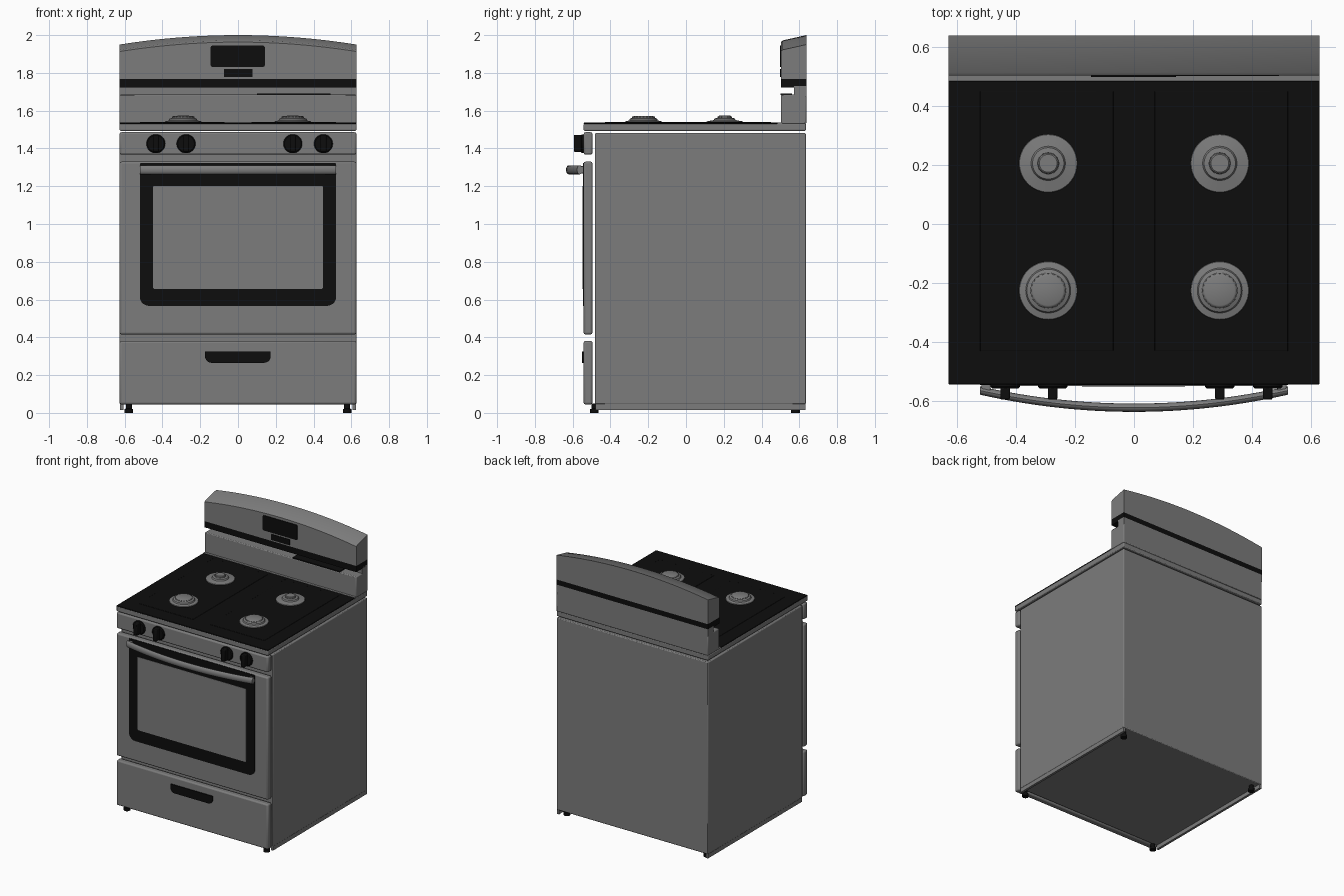
import bpy, bmesh, math
from mathutils import Matrix

cube = bpy.data.objects.get("Cube")
if cube:
    bpy.data.objects.remove(cube, do_unlink=True)


def material(name, value):
    m = bpy.data.materials.new(name)
    m.use_nodes = True
    colour = (value, value, value, 1)
    m.diffuse_color = colour
    m.node_tree.nodes["Principled BSDF"].inputs["Base Color"].default_value = colour
    return m


STEEL = material("steel grey", 0.2)
BLACK = material("enamel black", 0.004)


def finish(name, bm, mats, bevel=0.0, segments=2):
    bmesh.ops.recalc_face_normals(bm, faces=bm.faces)
    mesh = bpy.data.meshes.new(name)
    bm.to_mesh(mesh)
    bm.free()
    obj = bpy.data.objects.new(name, mesh)
    bpy.context.collection.objects.link(obj)
    for m in mats:
        mesh.materials.append(m)
    if bevel:
        mod = obj.modifiers.new("Rounded edges", "BEVEL")
        mod.width, mod.segments = bevel, segments
        mod.limit_method, mod.angle_limit = "ANGLE", math.radians(40)
    bpy.ops.object.select_all(action="DESELECT")
    bpy.context.view_layer.objects.active = obj
    obj.select_set(True)
    bpy.ops.object.shade_smooth_by_angle(angle=math.radians(35))
    return obj


def box(name, x, y, z, mat=STEEL, bevel=0.0):
    """Box from (min, max) ranges."""
    bm = bmesh.new()
    bmesh.ops.create_cube(bm, size=1)
    for v in bm.verts:
        for i, (lo, hi) in enumerate((x, y, z)):
            v.co[i] = lo if v.co[i] < 0 else hi
    return finish(name, bm, [mat], bevel)


def loft(name, xs, section, mats, bevel=0.0):
    """Join (y, z) sections, given as a function of x, along the width."""
    bm = bmesh.new()
    rings = [[bm.verts.new((x, y, z)) for y, z in section(x)] for x in xs]
    n = len(rings[0])
    for a, b in zip(rings, rings[1:]):
        for i in range(n):
            bm.faces.new((a[i], a[(i + 1) % n], b[(i + 1) % n], b[i]))
    bm.faces.new(rings[0])
    bm.faces.new(rings[-1])
    return finish(name, bm, mats, bevel)


def lathe(name, centre, profile, mat, steps=40, axis="Z"):
    """Revolve (radius, height) points; axis Y points toward the front."""
    bm = bmesh.new()
    rings = []
    for r, h in profile:
        rings.append([bm.verts.new((r * math.cos(t), r * math.sin(t), h))
                      for t in (math.tau * i / steps for i in range(steps))])
    for a, b in zip(rings, rings[1:]):
        for i in range(steps):
            j = (i + 1) % steps
            bm.faces.new((a[i], a[j], b[j], b[i]))
    bm.faces.new(rings[0])
    bm.faces.new(rings[-1])
    if axis == "Y":
        bm.transform(Matrix.Rotation(math.pi / 2, 4, "X"))
    bm.transform(Matrix.Translation(centre))
    return finish(name, bm, [mat])


def front_plate(name, x, z, back, depth, bottom_r, top_r, mat):
    """Rounded rectangle facing the front."""
    corners = [(x[1], z[0], -1, 1, bottom_r, -90), (x[1], z[1], -1, -1, top_r, 0),
               (x[0], z[1], 1, -1, top_r, 90), (x[0], z[0], 1, 1, bottom_r, 180)]
    bm = bmesh.new()
    verts = []
    for cx, cz, sx, sz, r, start in corners:
        for k in range(6):
            t = math.radians(start + 18 * k)
            verts.append(bm.verts.new((cx + sx * r + r * math.cos(t), back,
                                       cz + sz * r + r * math.sin(t))))
    face = bm.faces.new(verts)
    ext = bmesh.ops.extrude_face_region(bm, geom=[face])
    for v in ext["geom"]:
        if isinstance(v, bmesh.types.BMVert):
            v.co.y -= depth
    return finish(name, bm, [mat])


W = 0.627
FULL = (-W, W)
FRONT = (-0.542, -0.495)
FACE = -0.541

# Oven body with side skirts and feet
box("oven_body", FULL, (-0.482, 0.635), (0.045, 1.481), STEEL, 0.006)
for side, sx in (("right", -1), ("left", 1)):
    xs = sorted((sx * 0.607, sx * 0.625))
    box(side + "_skirt", xs, (-0.48, 0.633), (0.015, 0.06))
    for place, y in (("front", -0.485), ("rear", 0.58)):
        lathe(f"{place}_{side}_foot", (sx * 0.578, y, 0),
              [(0.023, 0), (0.023, 0.02), (0.016, 0.022), (0.016, 0.05)], BLACK, 16)

# Front panels
box("storage_drawer", FULL, FRONT, (0.045, 0.381), STEEL, 0.01)
box("oven_door", FULL, FRONT, (0.415, 1.33), STEEL, 0.01)
box("control_panel", FULL, FRONT, (1.367, 1.486), STEEL, 0.01)
front_plate("drawer_pull", (-0.175, 0.173), (0.265, 0.326), FACE, 0.009, 0.035, 0.004, BLACK)
front_plate("door_glass_border", (-0.52, 0.52), (0.566, 1.322), FACE, 0.004, 0.05, 0.006, BLACK)
front_plate("door_window", (-0.45, 0.45), (0.655, 1.202), FACE - 0.003, 0.003, 0.012, 0.006, STEEL)


# Bowed door handle and its mounts
def handle_section(x):
    y = -0.621 + 0.058 * (x / 0.52) ** 2
    return [(y + 0.014 * math.cos(t), 1.287 + 0.024 * math.sin(t))
            for t in (math.tau * i / 16 for i in range(16))]


loft("door_handle", [-0.52 + 1.04 * i / 32 for i in range(33)], handle_section, [STEEL])
for side, sx in (("right", -1), ("left", 1)):
    box(side + "_handle_mount", sorted((sx * 0.485, sx * 0.515)),
        (-0.565, -0.54), (1.268, 1.306), STEEL, 0.004)

# Control knobs
for i, x in enumerate((-0.435, -0.275, 0.29, 0.452)):
    lathe(f"knob_{i + 1}", (x, -0.54, 1.425),
          [(0.05, 0), (0.05, 0.01), (0.044, 0.016)], BLACK, 32, "Y")
    box(f"knob_grip_{i + 1}", (x - 0.016, x + 0.016), (-0.594, -0.55),
        (1.382, 1.472), BLACK, 0.006)

# Cooktop: steel rim with black upper face
top = box("cooktop", FULL, (-0.542, 0.635), (1.493, 1.532), STEEL, 0.006)
box("cooktop_surface", FULL, (-0.542, 0.484), (1.53, 1.537), BLACK, 0.003)
box("cooktop_rear_trim", FULL, (0.484, 0.51), (1.53, 1.538), STEEL)
for side, sx in (("right", -1), ("left", 1)):
    box(side + "_burner_panel", sorted((sx * 0.07, sx * 0.52)),
        (-0.43, 0.45), (1.535, 1.539), BLACK, 0.002)

# Burners: stepped bowl, ring and cap
FRONT_BURNER = [(0.1, 0), (0.097, 0.008), (0.076, 0.013), (0.072, 0.022),
                (0.06, 0.027), (0.056, 0.034), (0.05, 0.037)]
REAR_BURNER = [(0.1, 0), (0.097, 0.008), (0.058, 0.015), (0.053, 0.024),
               (0.036, 0.027), (0.034, 0.036), (0.03, 0.039)]
for side, x in (("right", -0.29), ("left", 0.29)):
    for place, y, profile in (("front", -0.225, FRONT_BURNER), ("rear", 0.205, REAR_BURNER)):
        lathe(f"{place}_{side}_burner", (x, y, 1.535), profile, STEEL, 48)
        teeth = 20 if place == "front" else 12
        radius = 0.057 if place == "front" else 0.035
        bm = bmesh.new()
        for k in range(teeth):
            turn = Matrix.Rotation(math.tau * k / teeth, 4, "Z")
            bmesh.ops.create_cube(bm, size=0.006, matrix=Matrix.Translation((x, y, 1.565))
                                  @ turn @ Matrix.Translation((radius, 0, 0)))
        finish(f"{place}_{side}_burner_ports", bm, [STEEL])

# Backguard: riser, recessed neck, black band and arched console
BACK = 0.637
box("backguard_riser", FULL, (0.502, BACK), (1.53, 1.685), STEEL, 0.006)
box("backguard_neck", FULL, (0.572, BACK), (1.675, 1.73))
box("backguard_band", FULL, (0.502, BACK), (1.722, 1.768), BLACK)
box("vent_slot", (0.1, 0.49), (0.5, 0.56), (1.684, 1.692), BLACK)


def console_section(x):
    rise = 0.05 * (1 - (x / W) ** 2)
    return [(0.502, 1.768), (0.502, 1.913 + rise), (0.512, 1.922 + rise),
            (BACK, 1.95 + rise), (BACK, 1.768)]


loft("backguard_console", [-W + 2 * W * i / 32 for i in range(33)],
     console_section, [STEEL])
front_plate("display", (-0.145, 0.142), (1.832, 1.944), 0.503, 0.006, 0.01, 0.01, BLACK)
front_plate("button_strip", (-0.075, 0.078), (1.777, 1.82), 0.503, 0.005, 0.004, 0.004, BLACK)
